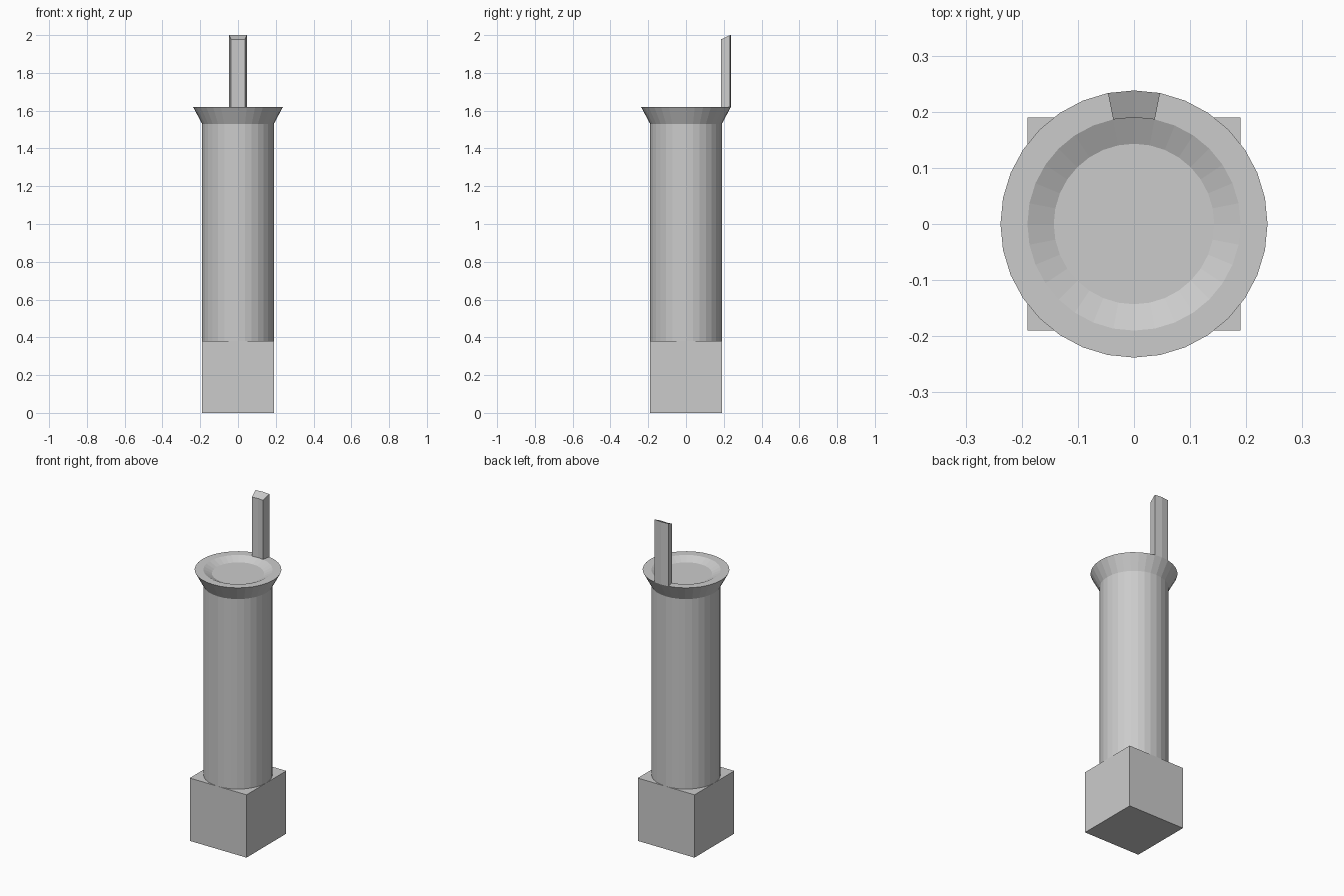
import bpy, bmesh, math

if "Cube" in bpy.data.objects:
    bpy.data.objects.remove(bpy.data.objects["Cube"])

SIDES = 32
R_OUT, R_IN, RIM_Z = 0.238, 0.19, 1.62


def polar(r, i, z):
    a = 2 * math.pi * i / SIDES
    return (r * math.cos(a), r * math.sin(a), z)


def finish(name, bm):
    bmesh.ops.recalc_face_normals(bm, faces=bm.faces[:])
    mesh = bpy.data.meshes.new(name)
    bm.to_mesh(mesh)
    bm.free()
    obj = bpy.data.objects.new(name, mesh)
    bpy.context.collection.objects.link(obj)
    return obj


def skin(name, rings, closed_loop=True):
    """Join equal-length rings of points with quads and cap both ends."""
    bm = bmesh.new()
    vs = [[bm.verts.new(p) for p in ring] for ring in rings]
    n = len(vs[0])
    for lo, hi in zip(vs, vs[1:]):
        for i in range(n):
            j = (i + 1) % n
            bm.faces.new((lo[i], lo[j], hi[j], hi[i]))
    bm.faces.new(vs[0][::-1])
    bm.faces.new(vs[-1])
    return finish(name, bm)


# Square base block
bpy.ops.mesh.primitive_cube_add(size=0.38, location=(0, 0, 0.19))
bpy.context.object.name = "base_block"

# Round column with flared rim and shallow dish on top
profile = [(0.19, 0.38), (0.19, 1.53), (R_OUT, RIM_Z), (R_IN, RIM_Z), (0.143, RIM_Z - 0.023)]
skin("column", [[polar(r, i, z) for i in range(SIDES)] for r, z in profile])

# Upright slat following two rim segments at the back, top sloping inward
bm = bmesh.new()
mid = SIDES // 4
cols = []
for i in (mid - 1, mid, mid + 1):
    cols.append([bm.verts.new(polar(r, i, z)) for r, z in
                 ((R_IN, RIM_Z), (R_OUT, RIM_Z), (R_OUT, 2.0), (R_IN, 1.978))])
for a, b in zip(cols, cols[1:]):
    for k in range(4):
        m = (k + 1) % 4
        bm.faces.new((a[k], a[m], b[m], b[k]))
bm.faces.new(cols[0])
bm.faces.new(cols[-1][::-1])
finish("back_slat", bm)
